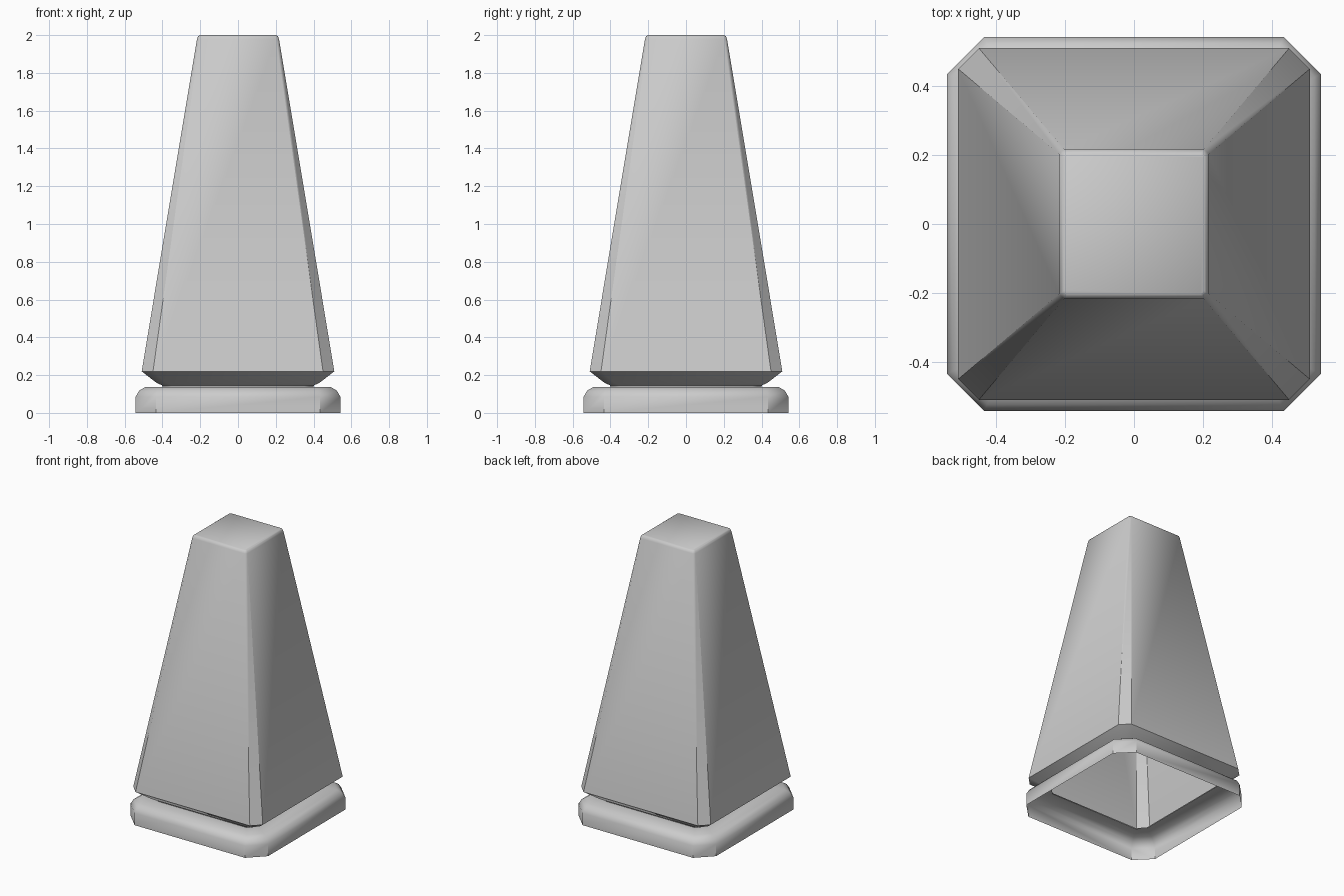
import bpy, bmesh, math

if "Cube" in bpy.data.objects:
    bpy.data.objects.remove(bpy.data.objects["Cube"])


def ring(bm, half, cut, z):
    """Square ring with chamfered corners (8 vertices)."""
    k = half - cut
    pts = [(half, -k), (half, k), (k, half), (-k, half),
           (-half, k), (-half, -k), (-k, -half), (k, -half)]
    return [bm.verts.new((x, y, z)) for x, y in pts]


def loft(name, profile, cap):
    """Skin (half width, corner cut, height) rings; open below, optional top cap."""
    bm = bmesh.new()
    rings = [ring(bm, *p) for p in profile]
    for a, b in zip(rings, rings[1:]):
        for i in range(8):
            j = (i + 1) % 8
            bm.faces.new((a[i], a[j], b[j], b[i]))
    if cap:
        bm.faces.new(rings[-1])
    bm.normal_update()
    mesh = bpy.data.meshes.new(name)
    bm.to_mesh(mesh)
    bm.free()
    obj = bpy.data.objects.new(name, mesh)
    bpy.context.collection.objects.link(obj)
    bpy.ops.object.select_all(action='DESELECT')
    obj.select_set(True)
    bpy.context.view_layer.objects.active = obj
    bpy.ops.object.shade_smooth_by_angle(angle=math.radians(44))
    return obj


# Plinth: hollow underneath, bevelled upper rim, ledge running in to the neck
loft("plinth", [(0.542, 0.107, 0.0), (0.542, 0.107, 0.085),
                (0.524, 0.098, 0.117), (0.49, 0.08, 0.138),
                (0.40, 0.05, 0.138)], False)

# Tapered pillar: hollow, narrow neck, undercut flare, long taper, softened top
loft("tapered_pillar", [(0.40, 0.05, 0.138), (0.402, 0.05, 0.146),
                        (0.43, 0.052, 0.158), (0.51, 0.06, 0.22),
                        (0.217, 0.014, 1.98), (0.211, 0.012, 1.994),
                        (0.203, 0.01, 2.0)], True)
